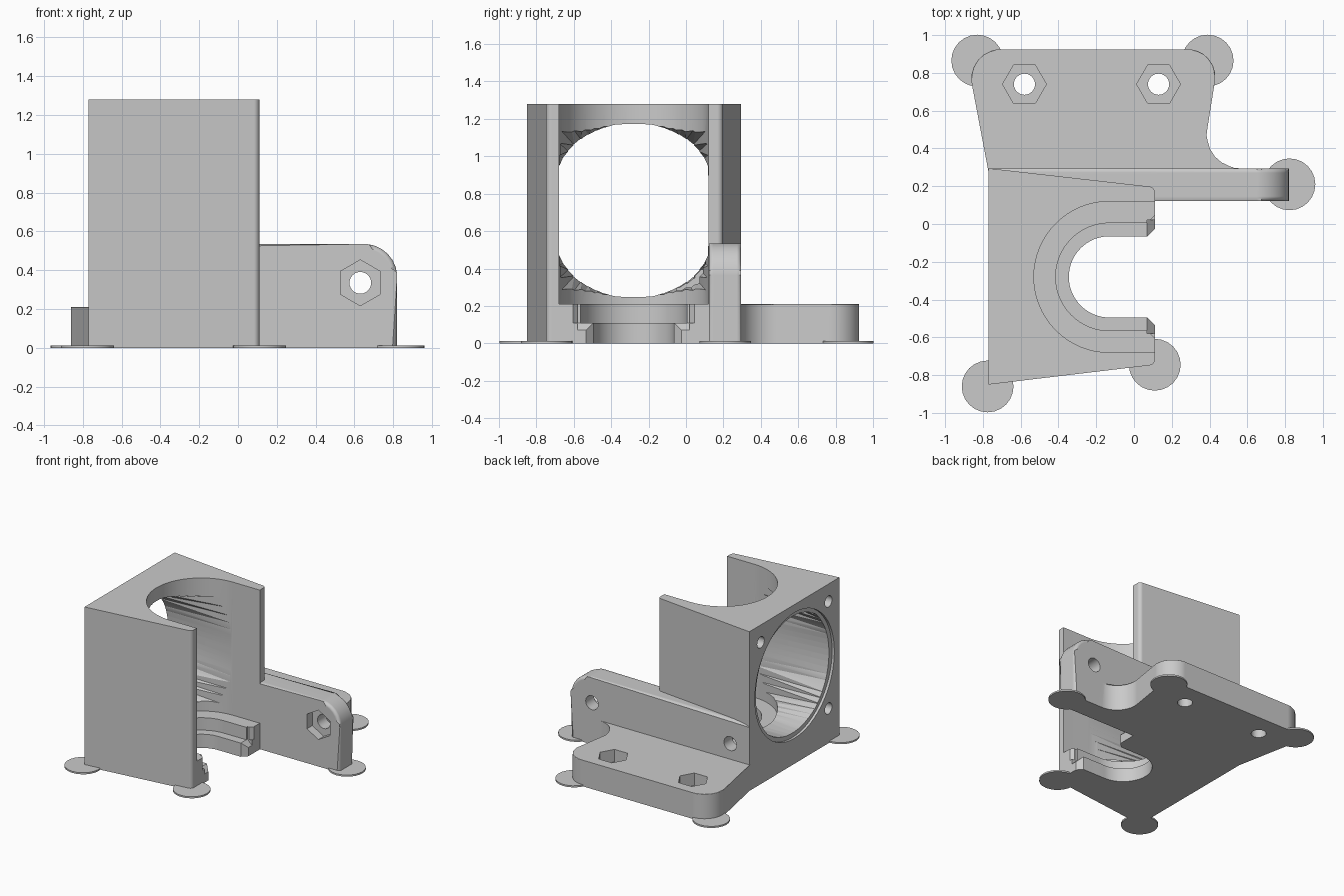
import bpy, bmesh
from math import sin, cos, pi, tan
from mathutils import Vector

if "Cube" in bpy.data.objects:
    bpy.data.objects.remove(bpy.data.objects["Cube"], do_unlink=True)

grey = bpy.data.materials.new("plain grey plastic")
grey.use_nodes = True
grey.diffuse_color = (0.59, 0.59, 0.59, 1)
grey.node_tree.nodes["Principled BSDF"].inputs["Base Color"].default_value = grey.diffuse_color

FAN_Y, FAN_Z = -0.28, 0.71      # centre of the fan opening
BORE_X = -0.13                  # axis of the upright bore
LEFT, RIGHT = -0.77, 0.11       # ends of the duct


def finish(name, bm):
    bmesh.ops.recalc_face_normals(bm, faces=bm.faces)
    mesh = bpy.data.meshes.new(name)
    bm.to_mesh(mesh)
    bm.free()
    mesh.materials.append(grey)
    ob = bpy.data.objects.new(name, mesh)
    bpy.context.collection.objects.link(ob)
    return ob


def prism(name, outline, lo, hi, axis="z", rim=None, width=0.035):
    """Extrude a 2D outline along an axis; edges passing the rim test are rounded."""
    place = {"x": lambda a, b, t: (t, a, b),
             "y": lambda a, b, t: (a, t, b),
             "z": lambda a, b, t: (a, b, t)}[axis]
    bm = bmesh.new()
    rings = [[bm.verts.new(place(a, b, t)) for a, b in outline] for t in (lo, hi)]
    for ring in rings:
        bm.faces.new(ring)
    n = len(outline)
    for i in range(n):
        j = (i + 1) % n
        bm.faces.new((rings[0][i], rings[0][j], rings[1][j], rings[1][i]))
    if rim:
        edges = [e for e in bm.edges if rim(e.verts[0].co, e.verts[1].co)]
        bmesh.ops.bevel(bm, geom=edges, offset=width, segments=5, profile=0.5,
                        affect="EDGES", clamp_overlap=True)
    return finish(name, bm)


def circle(a, b, r, n=40, turn=0.0):
    return [(a + r * cos(turn + 2 * pi * i / n), b + r * sin(turn + 2 * pi * i / n))
            for i in range(n)]


def rounded(corners, steps=8):
    """Polygon whose corners (x, y, radius) are replaced by arcs."""
    out = []
    for i, (x, y, r) in enumerate(corners):
        p = Vector((x, y))
        if not r:
            out.append((x, y))
            continue
        u = (Vector(corners[i - 1][:2]) - p).normalized()
        v = (Vector(corners[(i + 1) % len(corners)][:2]) - p).normalized()
        half = u.angle(v) / 2
        centre = p + (u + v).normalized() * (r / sin(half))
        start = p + u * (r / tan(half)) - centre
        end = p + v * (r / tan(half)) - centre
        for k in range(steps + 1):
            spoke = start.lerp(end, k / steps).normalized() * r
            out.append(tuple(centre + spoke))
    return out


def u_slot(r, flare=0.0):
    """Half circle opening towards +x, with an optional flared mouth."""
    arc = [(BORE_X + r * cos(a), FAN_Y + r * sin(a))
           for a in (pi / 2 + pi * i / 32 for i in range(33))]
    if not flare:
        return arc + [(0.3, FAN_Y - r), (0.3, FAN_Y + r)]
    w = r + flare
    return arc + [(0.07, FAN_Y - r), (0.07 + flare, FAN_Y - w), (0.3, FAN_Y - w),
                  (0.3, FAN_Y + w), (0.07 + flare, FAN_Y + w), (0.07, FAN_Y + r)]


def boolean(target, tool, operation):
    mod = target.modifiers.new(tool.name, "BOOLEAN")
    mod.operation, mod.solver, mod.object = operation, "EXACT", tool
    bpy.context.view_layer.objects.active = target
    bpy.ops.object.modifier_apply(modifier=mod.name)
    bpy.data.objects.remove(tool, do_unlink=True)


# Fan duct block
body = prism("fan_duct_mount", rounded([(LEFT, 0.295, 0), (LEFT, -0.85, 0),
             (RIGHT, -0.745, 0.03), (RIGHT, 0.195, 0.03)]), 0, 1.28)

# Upright back plate with rounded top edges
plate = prism("back_plate",
              rounded([(LEFT, 0, 0), (0.82, 0, 0), (0.82, 0.535, 0.17), (LEFT, 0.535, 0)]),
              0.122, 0.295, "y",
              rim=lambda p, q: abs(p.y - q.y) < 1e-4 and max(p.z, q.z) > 0.01
              and max(p.x, q.x) > LEFT + 0.01)
boolean(body, plate, "UNION")

# Low rear flange with rounded top rim
flange = prism("rear_flange",
               rounded([(LEFT, 0.295, 0), (-0.895, 0.925, 0.155), (0.455, 0.925, 0.145),
                        (0.355, 0.295, 0.17), (0.6, 0.295, 0), (0.6, 0.2, 0), (LEFT, 0.2, 0)]),
               0, 0.21,
               rim=lambda p, q: min(p.z, q.z) > 0.2 and max(p.y, q.y) > 0.3
               and min(p.y, q.y) > 0.29)
boolean(body, flange, "UNION")


def funnel():
    """Passage from the round fan opening to the rectangular bore."""
    bm = bmesh.new()
    n = 64
    angles = [2 * pi * (i + 0.5) / n for i in range(n)]
    start = [bm.verts.new((LEFT - 0.03, FAN_Y + 0.47 * cos(a), FAN_Z + 0.47 * sin(a)))
             for a in angles]
    end = []
    for a in angles:
        k = 1 / max(abs(cos(a)) / 0.398, abs(sin(a)) / 0.455)
        end.append(bm.verts.new((BORE_X, FAN_Y + k * cos(a), FAN_Z + k * sin(a))))
    bm.faces.new(start)
    bm.faces.new(end)
    for i in range(n):
        j = (i + 1) % n
        bm.faces.new((start[i], start[j], end[j], end[i]))
    bmesh.ops.triangulate(bm, faces=[f for f in bm.faces if len(f.verts) == 4])
    return finish("funnel_cut", bm)


# Bore, stepped clamp slot and fan opening
cutters = [
    prism("bore_cut", u_slot(0.4), 0.21, 1.5),
    prism("upper_slot_cut", u_slot(0.285, 0.04), 0.11, 0.4),
    prism("lower_slot_cut", u_slot(0.215, 0.04), -0.1, 0.3),
    prism("slot_mouth_cut", [(0.07, 0.11), (0.12, 0.06), (0.3, 0.06), (0.3, 0.3), (0.07, 0.3)],
          FAN_Y - 0.3, FAN_Y + 0.3, "y"),
    funnel(),
    prism("fan_recess_cut", circle(FAN_Y, FAN_Z, 0.505, 64), LEFT - 0.1, LEFT + 0.02, "x"),
]

# Fan screw holes
for sy, sz in ((1, 1), (-1, 1), (-1, -1)):
    cutters.append(prism("fan_screw_cut", circle(FAN_Y + sy * 0.43, FAN_Z + sz * 0.43, 0.045, 24),
                         LEFT - 0.1, LEFT + 0.3, "x"))

# Back plate bolt holes with hexagonal nut pockets
for x, near in ((0.63, 0.0), (-0.6, -0.05)):
    cutters.append(prism("plate_bolt_cut", circle(x, 0.335, 0.056, 24), near, 0.5, "y"))
    cutters.append(prism("plate_nut_cut", circle(x, 0.335, 0.118, 6, pi / 6), near, 0.19, "y"))

# Flange bolt holes with hexagonal nut pockets
for x in (-0.58, 0.13):
    cutters.append(prism("flange_bolt_cut", circle(x, 0.74, 0.056, 24), -0.1, 0.4))
    cutters.append(prism("flange_nut_cut", circle(x, 0.74, 0.116, 6), 0.11, 0.4))

for tool in cutters:
    boolean(body, tool, "DIFFERENCE")

# Thin round pads under the outer corners
pads = []
for x, y in ((-0.83, 0.865), (0.39, 0.865), (0.823, 0.21), (-0.775, -0.86), (0.11, -0.745)):
    pads.append(prism("corner_pad", circle(x, y, 0.137, 24), 0, 0.013))

# Smooth curved walls, keep edges crisp
bpy.ops.object.select_all(action="DESELECT")
for ob in [body] + pads:
    ob.select_set(True)
bpy.context.view_layer.objects.active = body
bpy.ops.object.shade_smooth_by_angle(angle=pi / 8)
weighted = body.modifiers.new("even_normals", "WEIGHTED_NORMAL")
weighted.keep_sharp = True
